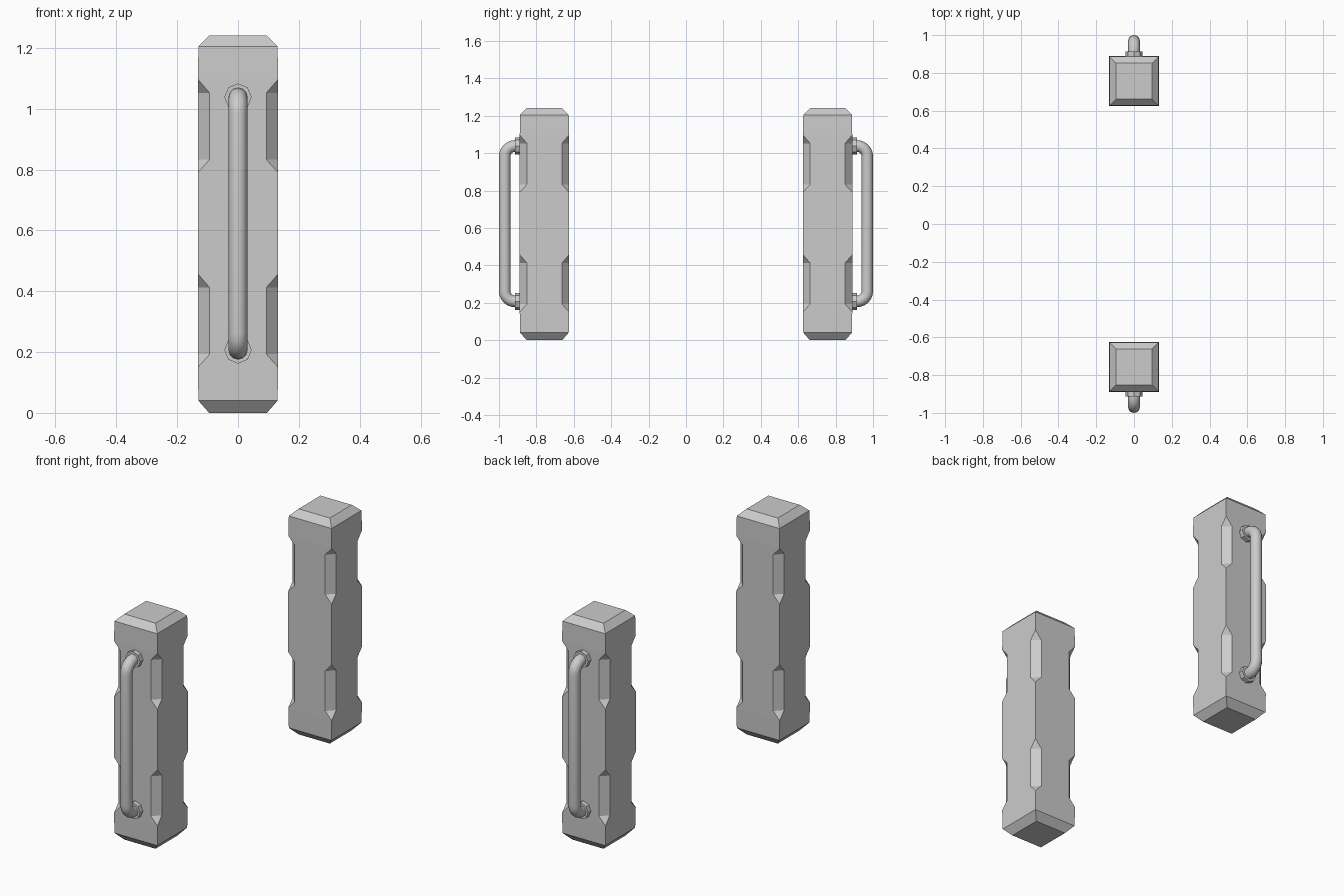
import bpy, bmesh, math
from mathutils import Matrix

if "Cube" in bpy.data.objects:
    bpy.data.objects.remove(bpy.data.objects["Cube"])

POST_Y = -0.757          # centre of the front post
FACE_Y = -0.887          # its outer face
LOW, HIGH = 0.207, 1.038  # handle mount heights
TUBE_Y, TUBE_R, BEND = -0.969, 0.031, 0.055


def finish(bm, name, turn):
    bmesh.ops.recalc_face_normals(bm, faces=bm.faces)
    mesh = bpy.data.meshes.new(name)
    bm.to_mesh(mesh)
    bm.free()
    ob = bpy.data.objects.new(name, mesh)
    bpy.context.collection.objects.link(ob)
    ob.rotation_euler.z = turn
    return ob


# post: lofted square rings (height, half width, corner cut)
def post(name, turn):
    rings = [(0, .095, 0), (.04, .13, 0)]
    for z in (.15, .79):
        rings += [(z, .132, 0), (z + .043, .132, .039),
                  (z + .262, .132, .039), (z + .307, .132, 0)]
    rings += [(1.205, .13, 0), (1.24, .095, 0)]
    bm = bmesh.new()
    loops = []
    for z, h, c in rings:
        k = h - c
        pts = [(k, -h), (h, -k), (h, k), (k, h), (-k, h), (-h, k), (-h, -k), (-k, -h)]
        loops.append([bm.verts.new((x, POST_Y + y, z)) for x, y in pts])
    for a, b in zip(loops, loops[1:]):
        for i in range(8):
            j = (i + 1) % 8
            bm.faces.new((a[i], a[j], b[j], b[i]))
    bm.faces.new(loops[0][::-1])
    bm.faces.new(loops[-1])
    bmesh.ops.remove_doubles(bm, verts=bm.verts, dist=1e-5)
    return finish(bm, name, turn)


# collar: eight-sided disc against the post
def collar(name, z, turn):
    bm = bmesh.new()
    bmesh.ops.create_cone(bm, cap_ends=True, segments=8, radius1=.045, radius2=.045, depth=.028,
                          matrix=Matrix.Translation((0, FACE_Y - .013, z))
                          @ Matrix.Rotation(math.pi / 2, 4, 'X'))
    return finish(bm, name, turn)


# handle: round tube swept along a path with rounded bends
def handle(name, turn):
    path = [(FACE_Y, LOW)]
    arc = [i * math.pi / 12 for i in range(7)]
    path += [(TUBE_Y + BEND - BEND * math.sin(a), LOW + BEND - BEND * math.cos(a)) for a in arc]
    path += [(y, LOW + HIGH - z) for y, z in reversed(path)]
    bm = bmesh.new()
    loops = []
    n = 12
    for i, (y, z) in enumerate(path):
        y0, z0 = path[max(i - 1, 0)]
        y1, z1 = path[min(i + 1, len(path) - 1)]
        length = math.hypot(y1 - y0, z1 - z0)
        ny, nz = -(z1 - z0) / length, (y1 - y0) / length
        loop = []
        for k in range(n):
            a = 2 * math.pi * k / n
            r = TUBE_R * math.cos(a)
            loop.append(bm.verts.new((TUBE_R * math.sin(a), y + ny * r, z + nz * r)))
        loops.append(loop)
    for a, b in zip(loops, loops[1:]):
        for k in range(n):
            j = (k + 1) % n
            bm.faces.new((a[k], a[j], b[j], b[k])).smooth = True
    bm.faces.new(loops[0])
    bm.faces.new(loops[-1])
    return finish(bm, name, turn)


# front and back units face away from each other
for side, turn in (("front", 0), ("back", math.pi)):
    post(side + "_post", turn)
    handle(side + "_handle", turn)
    collar(side + "_lower_collar", LOW, turn)
    collar(side + "_upper_collar", HIGH, turn)
